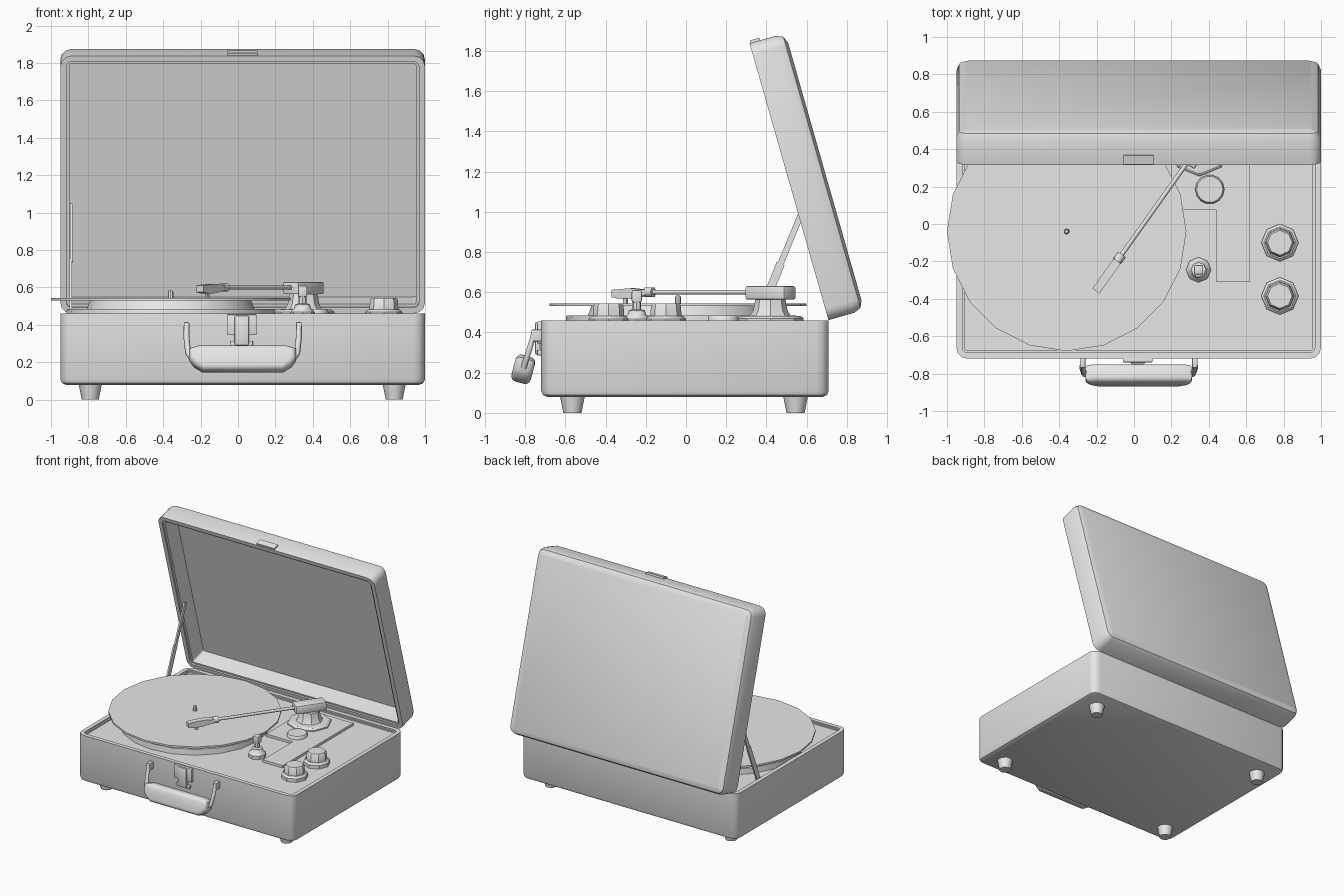
import bpy, bmesh, math
from mathutils import Matrix, Vector

cube = bpy.data.objects.get("Cube")
if cube:
    bpy.data.objects.remove(cube, do_unlink=True)

grey = bpy.data.materials.new("plain_grey")
grey.use_nodes = True
grey.diffuse_color = (0.8, 0.8, 0.8, 1)
grey.node_tree.nodes["Principled BSDF"].inputs["Base Color"].default_value = (0.8, 0.8, 0.8, 1)

CX = 0.025   # centre line of the case
DECK = 0.44  # height of the deck


def finish(name, bm, matrix=Matrix(), angle=35):
    bmesh.ops.recalc_face_normals(bm, faces=bm.faces)
    mesh = bpy.data.meshes.new(name)
    bm.to_mesh(mesh)
    bm.free()
    mesh.materials.append(grey)
    ob = bpy.data.objects.new(name, mesh)
    bpy.context.collection.objects.link(ob)
    ob.matrix_world = matrix
    bpy.ops.object.select_all(action='DESELECT')
    ob.select_set(True)
    bpy.context.view_layer.objects.active = ob
    bpy.ops.object.shade_smooth_by_angle(angle=math.radians(angle))
    return ob


def skin(name, rings, matrix=Matrix(), angle=35):
    """Join rings of equal length into a closed skin with flat ends."""
    bm = bmesh.new()
    loops = [[bm.verts.new(p) for p in ring] for ring in rings]
    n = len(loops[0])
    for a, b in zip(loops, loops[1:]):
        for i in range(n):
            j = (i + 1) % n
            bm.faces.new((a[i], a[j], b[j], b[i]))
    bm.faces.new(loops[0])
    bm.faces.new(loops[-1])
    return finish(name, bm, matrix, angle)


def turned(name, x, y, profile, sides=8):
    rings = [[(r * math.cos(math.tau * i / sides), r * math.sin(math.tau * i / sides), z)
              for i in range(sides)] for r, z in profile]
    return skin(name, rings, Matrix.Translation((x, y, 0)))


def shell(name, half_x, half_y, steps, matrix):
    """Rounded open box; steps are (inset, height) from outer floor to inner floor."""
    rings = []
    for inset, z in steps:
        r = max(0.06 - inset, 0.012)
        ring = []
        for k, (sx, sy) in enumerate(((1, 1), (-1, 1), (-1, -1), (1, -1))):
            for s in range(4):
                a = math.pi / 2 * (k + s / 3)
                ring.append((sx * (half_x - inset - r) + r * math.cos(a),
                             sy * (half_y - inset - r) + r * math.sin(a), z))
        rings.append(ring)
    return skin(name, rings, matrix, 40)


def box(name, centre, size, rotation=Matrix(), bevel=0):
    bm = bmesh.new()
    bmesh.ops.create_cube(bm, size=1)
    bmesh.ops.scale(bm, vec=size, verts=bm.verts)
    if bevel:
        bmesh.ops.bevel(bm, geom=bm.edges[:], offset=bevel, segments=2, profile=0.5, affect='EDGES')
    return finish(name, bm, Matrix.Translation(centre) @ rotation)


def prism(name, outline, depth, matrix, bevel=0):
    """Flat outline extruded along local z."""
    bm = bmesh.new()
    face = bm.faces.new([bm.verts.new((x, y, 0)) for x, y in outline])
    out = bmesh.ops.extrude_face_region(bm, geom=[face])
    bmesh.ops.translate(bm, vec=(0, 0, depth),
                        verts=[v for v in out["geom"] if isinstance(v, bmesh.types.BMVert)])
    if bevel:
        caps = [e for e in bm.edges if abs(e.verts[0].co.z - e.verts[1].co.z) < 1e-5]
        bmesh.ops.bevel(bm, geom=caps, offset=bevel, segments=3, profile=0.5, affect='EDGES')
    return finish(name, bm, matrix)


def tube(name, points, radius):
    curve = bpy.data.curves.new(name, 'CURVE')
    curve.dimensions = '3D'
    curve.bevel_depth = radius
    curve.bevel_resolution = 1
    curve.use_fill_caps = True
    line = curve.splines.new('POLY')
    line.points.add(len(points) - 1)
    for p, co in zip(line.points, points):
        p.co = (*co, 1)
    curve.materials.append(grey)
    ob = bpy.data.objects.new(name, curve)
    bpy.context.collection.objects.link(ob)
    return ob


# Case: open tray below, tilted lid behind
shell("case_base", 0.975, 0.715,
      [(0.03, 0.08), (0.009, 0.089), (0, 0.11), (0, 0.46), (0.033, 0.46),
       (0.033, 0.45), (0.045, 0.45), (0.045, DECK)],
      Matrix.Translation((CX, -0.005, 0)))
lid_frame = Matrix.Translation((CX, 0.5125, 1.15)) @ Matrix.Rotation(math.radians(105.9), 4, 'X')
shell("case_lid", 0.975, 0.716,
      [(0.05, -0.185), (0.015, -0.17), (0, -0.135), (0, 0), (0.033, 0),
       (0.033, -0.012), (0.048, -0.012), (0.048, -0.155)], lid_frame)
tab = box("lid_latch_tab", (0, 0, 0), (0.16, 0.02, 0.05))
tab.matrix_world = lid_frame @ Matrix.Translation((0, 0.719, -0.03))

# Feet
for x in (-0.79, 0.835):
    for y in (-0.565, 0.545):
        turned("foot", x, y, [(0.045, 0), (0.062, 0.085)], 12)

# Platter and record
PX, PY = -0.36, -0.04
turned("platter_plinth", PX, PY, [(0.56, DECK - 0.005), (0.555, 0.485)], 20)
turned("platter", PX, PY, [(0.45, 0.48), (0.43, 0.532)], 20)
turned("record", PX, PY, [(0.64, 0.531), (0.64, 0.545)], 20)
turned("spindle", PX, PY, [(0.015, 0.54), (0.015, 0.575), (0.009, 0.585)])

# Control plate, knobs, button and switch
prism("control_plate", [(0.62, 0.6), (0.2, 0.6), (0.2, 0.075), (0.44, 0.075),
                        (0.44, -0.31), (0.62, -0.31)], 0.026,
      Matrix.Translation((0, 0, DECK - 0.006)))
for y in (-0.10, -0.385):
    turned("control_knob", 0.78, y, [(0.1, DECK), (0.1, 0.468), (0.085, 0.482),
                                     (0.078, 0.482), (0.074, 0.535), (0.066, 0.545)])
turned("deck_button", 0.405, 0.185, [(0.078, DECK), (0.078, 0.472), (0.07, 0.484)], 14)
turned("switch_base", 0.345, -0.245, [(0.067, DECK), (0.067, 0.468), (0.045, 0.49),
                                      (0.04, 0.51), (0.022, 0.515), (0.022, 0.56)])
box("switch_cap", (0.345, -0.245, 0.58), (0.05, 0.05, 0.06), bevel=0.008)

# Tonearm: everything is aligned to the arm direction
pivot = Vector((0.35, 0.42, 0))
along = Vector((-0.58, -0.815, 0)).normalized()
turn = Matrix.Rotation(math.atan2(along.y, along.x), 4, 'Z')


def on_arm(distance, z):
    return pivot + along * distance + Vector((0, 0, z))


turned("tonearm_base", pivot.x, pivot.y, [(0.165, DECK), (0.165, 0.47), (0.15, 0.482),
                                          (0.1, 0.485), (0.085, 0.51), (0.075, 0.565)])
box("tonearm_head", on_arm(0.0, 0.597), (0.24, 0.1, 0.066), turn, 0.008)
tube("tonearm_rod", [on_arm(0.1, 0.6), on_arm(0.76, 0.6)], 0.012)
tube("tonearm_collar", [on_arm(0.715, 0.6), on_arm(0.76, 0.6)], 0.026)
side_on = Matrix.Translation(on_arm(0, 0)) @ turn @ Matrix.Rotation(math.pi / 2, 4, 'X')
prism("headshell", [(0.75, 0.585), (0.75, 0.612), (0.84, 0.62), (0.955, 0.612),
                    (0.955, 0.575), (0.9, 0.567), (0.84, 0.57)], 0.046,
      side_on @ Matrix.Translation((0, 0, -0.023)))
box("stylus", on_arm(0.885, 0.558), (0.022, 0.012, 0.03), turn)

# Lid stay in two sliding pieces
lean = Matrix.Rotation(-math.atan(0.41), 4, 'X')
for name, z, width, x in (("stay_lower", 0.59, 0.042, -0.894), ("stay_upper", 0.89, 0.03, -0.892)):
    box(name, (x, 0.425 + 0.41 * (z - 0.63), z), (0.012, width, 0.33), lean)

# Front latch
box("latch_plate", (0.02, -0.728, 0.4), (0.16, 0.024, 0.11), bevel=0.005)
box("latch_hasp", (0.02, -0.737, 0.37), (0.075, 0.026, 0.16), bevel=0.006)
box("latch_lip", (0.02, -0.73, 0.3), (0.12, 0.022, 0.028), bevel=0.004)

# Carrying handle
upright = Matrix.Rotation(math.pi / 2, 4, 'X')
half = [(0.235, 0.07), (0.285, 0.055), (0.285, -0.005), (0.26, -0.04), (0.215, -0.068)]
outline = half + [(-x, z) for x, z in reversed(half)]
prism("handle_grip", outline, 0.1,
      Matrix.Translation((CX, -0.81, 0.216)) @ Matrix.Rotation(math.radians(-15), 4, 'X')
      @ upright @ Matrix.Translation((0, 0, -0.05)), 0.028)
for side in (-1, 1):
    x = CX + side * 0.3
    box("handle_bracket", (x, -0.742, 0.385), (0.03, 0.055, 0.06), bevel=0.006)
    tube("handle_arm", [(x, -0.755, 0.395), (x, -0.775, 0.33),
                        (x - side * 0.008, -0.8, 0.25), (x - side * 0.05, -0.815, 0.19)], 0.016)
